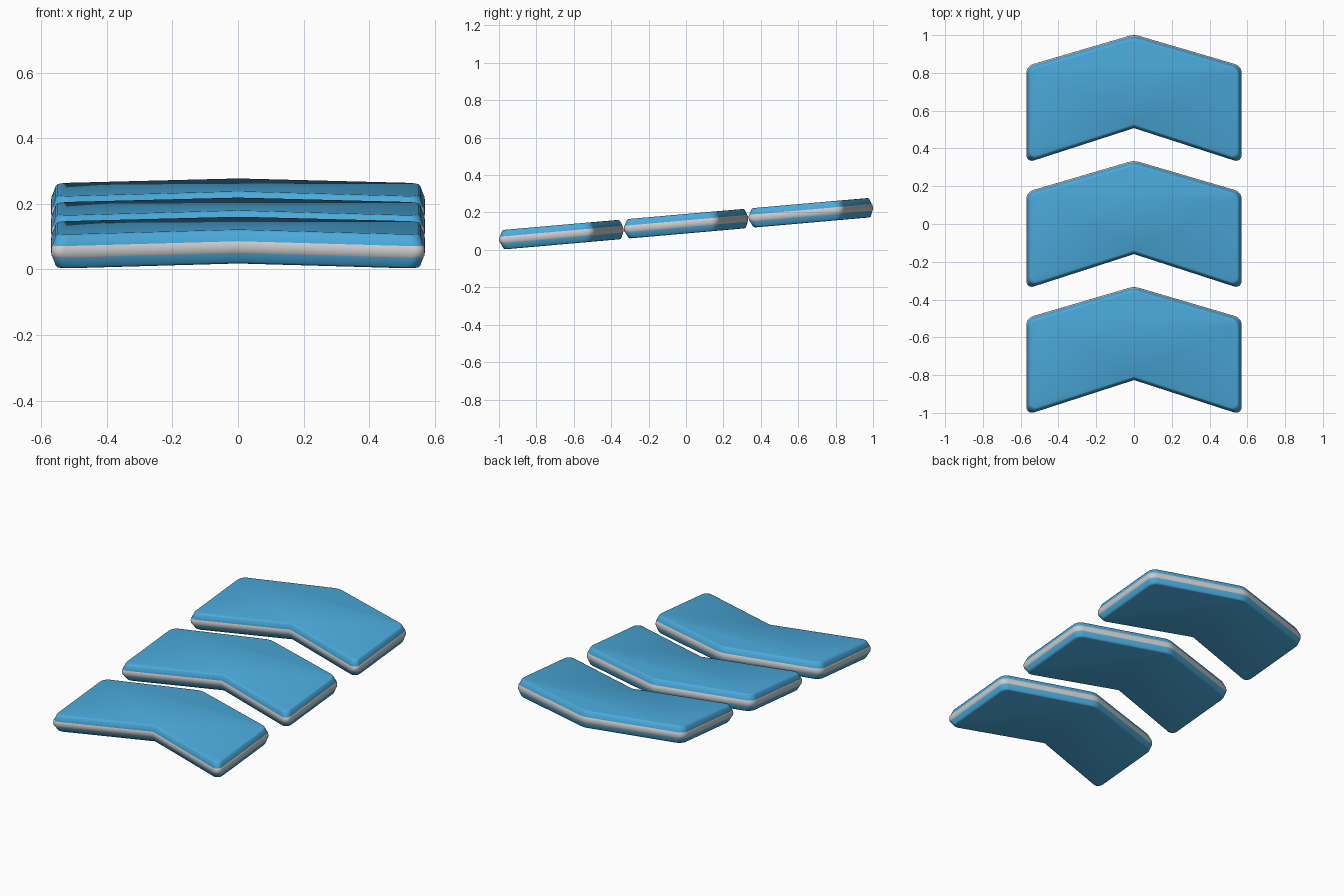
import bpy, bmesh, math
from mathutils import Vector

if "Cube" in bpy.data.objects:
    bpy.data.objects.remove(bpy.data.objects["Cube"])

TILT = math.radians(5)
STEP = 0.667
MID_Z = 0.14

# chevron outline, counter-clockwise: (x, y, corner radius)
CORNERS = [(0, 0.338, 0.10), (-0.57, 0.17, 0.05), (-0.57, -0.345, 0.03),
           (0, -0.16, 0.0), (0.57, -0.345, 0.03), (0.57, 0.17, 0.05)]


def outline(inset):
    n = len(CORNERS)
    pts = [Vector(c[:2]) for c in CORNERS]
    out = []
    for i in range(n):
        p = pts[i]
        a = (p - pts[i - 1]).normalized()
        b = (pts[(i + 1) % n] - p).normalized()
        na, nb = Vector((-a.y, a.x)), Vector((-b.y, b.x))
        q = p + (na + nb) * inset / (1 + na.dot(nb))
        r = CORNERS[i][2]
        if r == 0:
            out.append(q)
            continue
        centre = q + (na + nb) * r / (1 + na.dot(nb))
        turn = math.atan2(a.cross(b), a.dot(b))
        start = math.atan2(-na.y, -na.x)
        for k in range(7):
            t = start + turn * k / 6
            out.append(centre + Vector((math.cos(t), math.sin(t))) * r)
    return out


def loft(name, profile, y, mat=None, caps=True):
    # stack inset copies of the outline from bottom to top
    bm = bmesh.new()
    rings = [[bm.verts.new((p.x, p.y, z)) for p in outline(d)] for d, z in profile]
    n = len(rings[0])
    pairs = list(zip(rings, rings[1:]))
    if not caps:
        pairs.append((rings[-1], rings[0]))
    for lo, hi in pairs:
        for i in range(n):
            j = (i + 1) % n
            bm.faces.new((lo[i], lo[j], hi[j], hi[i]))
    if caps:
        bm.faces.new(rings[0][::-1])
        bm.faces.new(rings[-1])
    bmesh.ops.recalc_face_normals(bm, faces=bm.faces)
    me = bpy.data.meshes.new(name)
    bm.to_mesh(me)
    bm.free()
    ob = bpy.data.objects.new(name, me)
    bpy.context.collection.objects.link(ob)
    ob.location = (0, y, MID_Z + y * math.tan(TILT))
    ob.rotation_euler.x = TILT
    if mat:
        me.materials.append(mat)
    bpy.ops.object.select_all(action='DESELECT')
    ob.select_set(True)
    bpy.context.view_layer.objects.active = ob
    bpy.ops.object.shade_smooth_by_angle(angle=math.radians(40))
    return ob


blue = bpy.data.materials.new("blue")
blue.diffuse_color = (0.07, 0.40, 0.71, 1)
blue.use_nodes = True
blue.node_tree.nodes["Principled BSDF"].inputs["Base Color"].default_value = blue.diffuse_color

# body edge from the middle up, mirrored for the lower half
UPPER = [(0.004, 0.018), (0.014, 0.045), (0.018, 0.050), (0.024, 0.052)]
BODY = [(d, -z) for d, z in reversed(UPPER)] + UPPER
# rounded trim strip around the middle
BAND = [(0.012, -0.018), (0.004, -0.018), (0.001, -0.012), (0, 0),
        (0.001, 0.012), (0.004, 0.018), (0.012, 0.018)]

for i, label in enumerate(("front", "middle", "back")):
    y = (i - 1) * STEP
    loft(f"{label}_chevron", BODY, y, blue)
    loft(f"{label}_trim_band", BAND, y, caps=False)
